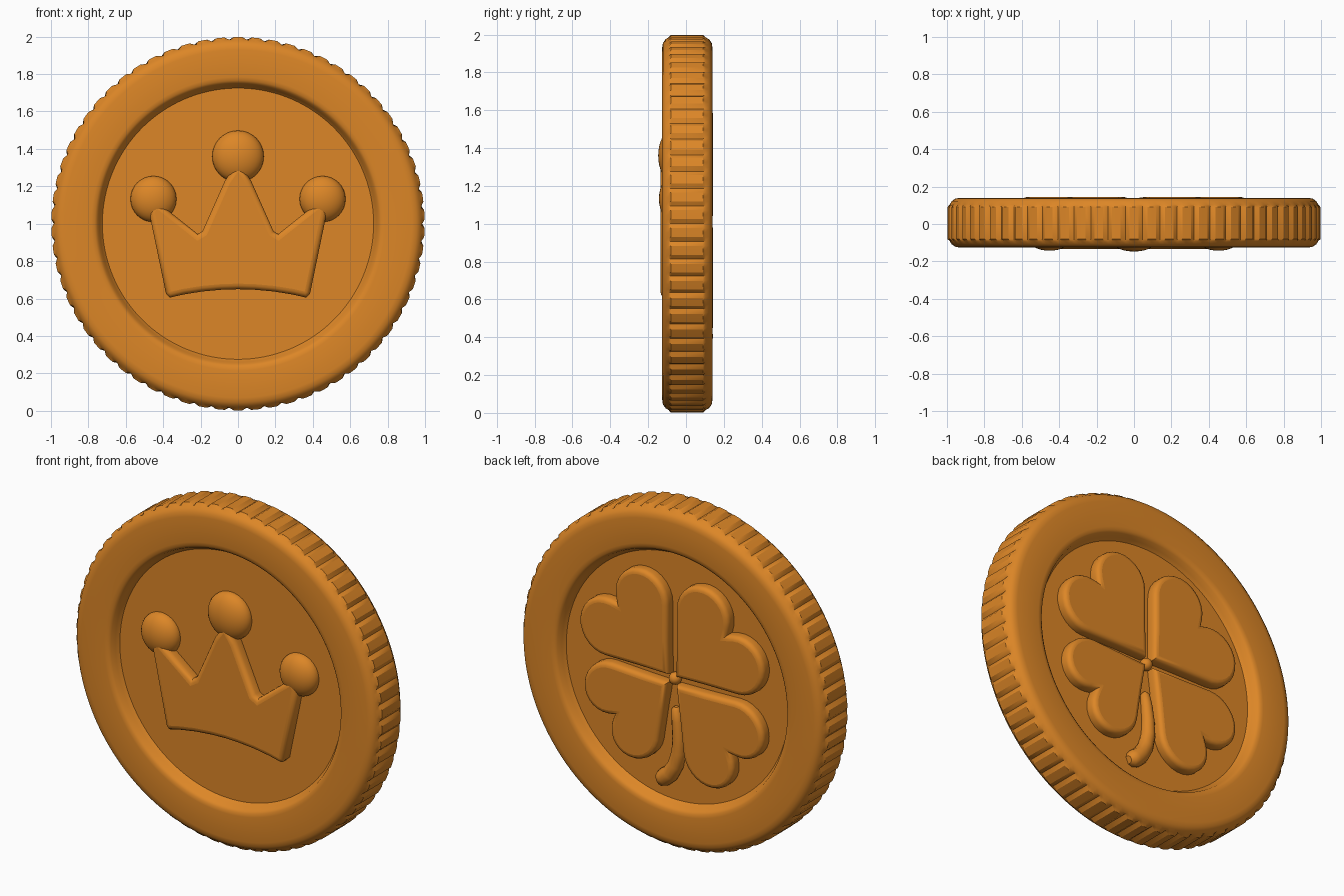
import bpy, bmesh, math
from mathutils import Vector

if "Cube" in bpy.data.objects:
    bpy.data.objects.remove(bpy.data.objects["Cube"])

gold = bpy.data.materials.new("orange gold")
gold.diffuse_color = (0.72, 0.24, 0.02, 1)
gold.use_nodes = True
gold.node_tree.nodes["Principled BSDF"].inputs["Base Color"].default_value = gold.diffuse_color
CZ = 1.0  # height of the coin centre


def finish(ob, angle=40):
    ob.data.materials.clear()
    ob.data.materials.append(gold)
    bpy.ops.object.select_all(action='DESELECT')
    ob.select_set(True)
    bpy.context.view_layer.objects.active = ob
    if ob.type == 'CURVE':
        bpy.ops.object.convert(target='MESH')
        ob = bpy.context.object
    bpy.ops.object.shade_smooth_by_angle(angle=math.radians(angle))
    return ob


def link(name, data):
    ob = bpy.data.objects.new(name, data)
    bpy.context.collection.objects.link(ob)
    return ob


def relief(name, pts, y, half, bevel=0.03):
    """Raised plate with rounded edges from an x/z outline."""
    cu = bpy.data.curves.new(name, 'CURVE')
    cu.dimensions = '2D'
    cu.fill_mode = 'BOTH'
    cu.extrude = half - bevel
    cu.bevel_depth = bevel
    cu.bevel_resolution = 3
    cu.offset = -bevel
    sp = cu.splines.new('POLY')
    sp.points.add(len(pts) - 1)
    for p, (x, z) in zip(sp.points, pts):
        p.co = (x, z, 0, 1)
    sp.use_cyclic_u = True
    ob = link(name, cu)
    ob.rotation_euler = (math.pi / 2, 0, 0)
    ob.location = (0, y, CZ)
    return finish(ob)


def ball(name, x, y, z, r, ry):
    bm = bmesh.new()
    bmesh.ops.create_uvsphere(bm, u_segments=32, v_segments=16, radius=1)
    me = bpy.data.meshes.new(name)
    bm.to_mesh(me)
    bm.free()
    ob = link(name, me)
    ob.scale = (r, ry, r)
    ob.location = (x, y, CZ + z)
    return finish(ob, 60)


# Coin body: turned profile (radius, y, groove depth) with a reeded edge
profile = [(0.725, -0.066, 0), (0.74, -0.085, 0), (0.75, -0.112, 0), (0.765, -0.123, 0),
           (0.785, -0.126, 0), (0.93, -0.126, 0), (0.955, -0.122, 0), (0.975, -0.108, 0),
           (0.985, -0.092, 0), (0.998, -0.08, 0.018), (0.998, 0.09, 0.018), (0.985, 0.104, 0),
           (0.975, 0.122, 0), (0.955, 0.136, 0), (0.93, 0.14, 0), (0.785, 0.14, 0),
           (0.765, 0.137, 0), (0.75, 0.126, 0), (0.74, 0.099, 0), (0.725, 0.08, 0)]
REEDS, STEPS = 66, 4
n = REEDS * STEPS
bm = bmesh.new()
rings = []
for r, y, g in profile:
    ring = []
    for i in range(n):
        a = 2 * math.pi * i / n
        rr = r - g * (1, 0, 0, 0)[i % STEPS]
        ring.append(bm.verts.new((rr * math.cos(a), y, CZ + rr * math.sin(a))))
    rings.append(ring)
for a, b in zip(rings, rings[1:]):
    for i in range(n):
        j = (i + 1) % n
        bm.faces.new((a[i], a[j], b[j], b[i]))
bm.faces.new(rings[0])
bm.faces.new(rings[-1])
bmesh.ops.recalc_face_normals(bm, faces=bm.faces)
me = bpy.data.meshes.new("coin_body")
bm.to_mesh(me)
bm.free()
finish(link("coin_body", me), 35)

# Crown on the front: mirrored outline with a bowed base
right = [(0.09, -0.353), (0.19, -0.362), (0.29, -0.378), (0.365, -0.395), (0.385, -0.375),
         (0.475, 0.06), (0.45, 0.13), (0.36, 0.06), (0.215, -0.055), (0.19, -0.04),
         (0.07, 0.23)]
outline = [(0, -0.35)] + right + [(0, 0.33)] + [(-x, z) for x, z in reversed(right)]
relief("crown", outline, -0.088, 0.046)
ball("crown_ball_middle", 0, -0.07, 0.36, 0.138, 0.077)
for side, s in (("left", -1), ("right", 1)):
    ball("crown_ball_" + side, s * 0.452, -0.067, 0.132, 0.123, 0.076)


# Clover on the back: one heart outline, turned to each quarter
def leaf(name, angle, width, length):
    c, off, r = 0.43, 0.2, 0.172
    pts = [(0.025, 0.025), (off - r, 0.22)]
    for k in range(15):  # one lobe, from the straight side to the notch
        a = math.radians(180 - k * 190 / 14)
        pts.append((off + r * math.cos(a), c + r * math.sin(a)))
    pts.append((0.36, 0.36))
    pts += [(z, x) for x, z in reversed(pts[1:-1])]
    out = []
    t = math.radians(angle)
    for x, z in pts:
        u, v = (x + z) / math.sqrt(2) * length, (z - x) / math.sqrt(2) * width
        # the outline is seen from behind, so x is flipped
        out.append((-(u * math.cos(t) - v * math.sin(t)), u * math.sin(t) + v * math.cos(t)))
    relief(name, out, 0.1, 0.044, 0.028)


leaf("leaf_upper_right", 45, 1, 1)
leaf("leaf_upper_left", 135, 1, 1)
leaf("leaf_lower_left", 219, 0.86, 0.95)
leaf("leaf_lower_right", -41, 0.92, 1)
ball("clover_centre", 0, 0.1, 0, 0.035, 0.035)

# Clover stem: tapered curved tube
path = [(0, -0.17, 0.012), (0, -0.185, 0.026), (-0.01, -0.25, 0.033), (-0.02, -0.34, 0.037),
        (-0.02, -0.43, 0.041), (0, -0.51, 0.045), (0.035, -0.57, 0.049), (0.075, -0.605, 0.05),
        (0.1, -0.62, 0.042), (0.115, -0.627, 0.022)]
cu = bpy.data.curves.new("clover_stem", 'CURVE')
cu.dimensions = '3D'
cu.bevel_depth = 1
cu.bevel_resolution = 4
cu.use_fill_caps = True
sp = cu.splines.new('POLY')
sp.points.add(len(path) - 1)
for p, (x, z, r) in zip(sp.points, path):
    p.co = (x, 0.092, CZ + z, 1)
    p.radius = r
finish(link("clover_stem", cu), 60)
